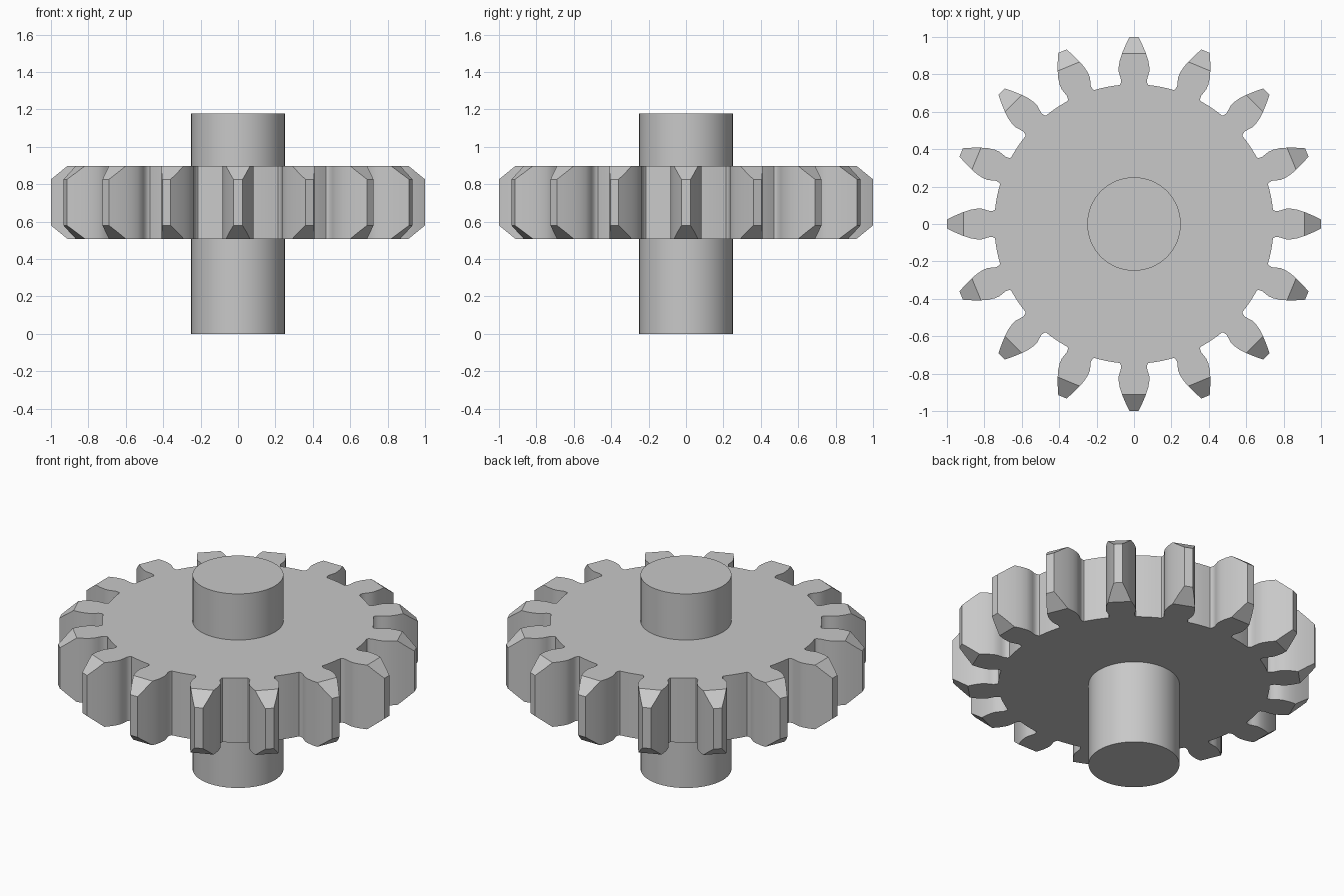
import bpy
import bmesh
from math import sin, cos, pi, atan2, hypot

cube = bpy.data.objects.get("Cube")
if cube:
    bpy.data.objects.remove(cube)

TEETH = 16
BOTTOM, TOP = 0.508, 0.898
CHAMFER_START, CHAMFER_DROP = 0.912, 0.072
SHAFT_RADIUS, SHAFT_HEIGHT = 0.25, 1.178
ROOT_STEPS = 4

# Half of a tooth: (distance from the axis, half width), root to tip
FLANK = [(0.743, 0.076), (0.752, 0.071), (0.77, 0.069), (0.79, 0.075),
         (0.815, 0.082), (0.84, 0.082), (0.875, 0.076),
         (CHAMFER_START, 0.064), (0.957, 0.045), (1.0, 0.024)]

metal = bpy.data.materials.new("grey metal")
metal.use_nodes = True
GREY = (0.58, 0.58, 0.58, 1)
metal.diffuse_color = GREY
metal.node_tree.nodes["Principled BSDF"].inputs["Base Color"].default_value = GREY


def finish(name, bm):
    bmesh.ops.recalc_face_normals(bm, faces=bm.faces)
    mesh = bpy.data.meshes.new(name)
    bm.to_mesh(mesh)
    bm.free()
    mesh.materials.append(metal)
    obj = bpy.data.objects.new(name, mesh)
    bpy.context.collection.objects.link(obj)
    bpy.ops.object.select_all(action='DESELECT')
    obj.select_set(True)
    bpy.context.view_layer.objects.active = obj
    bpy.ops.object.shade_smooth_by_angle(angle=pi / 7)
    return obj


def build_gear():
    bm = bmesh.new()
    lower, upper = [], []      # full outlines of both sides
    flat = []                  # outline indices that bound the flat faces
    tips = []                  # outline indices of each chamfered tip
    root_r = hypot(*FLANK[0])
    root_a = atan2(FLANK[0][1], FLANK[0][0])
    pitch = 2 * pi / TEETH

    def add(u, v, angle):
        x = u * cos(angle) - v * sin(angle)
        y = u * sin(angle) + v * cos(angle)
        drop = max(0, u - CHAMFER_START) / (1 - CHAMFER_START) * CHAMFER_DROP
        lower.append(bm.verts.new((x, y, BOTTOM + drop)))
        upper.append(bm.verts.new((x, y, TOP - drop)))
        return len(upper) - 1

    for t in range(TEETH):
        angle = t * pitch
        tip = []
        # Tooth outline, up one flank and down the other
        for u, v in [(u, -v) for u, v in FLANK] + FLANK[::-1]:
            i = add(u, v, angle)
            if u <= CHAMFER_START:
                flat.append(i)
            if u >= CHAMFER_START:
                tip.append(i)
        tips.append(tip)
        # Root arc up to the next tooth
        for k in range(1, ROOT_STEPS):
            a = root_a + (pitch - 2 * root_a) * k / ROOT_STEPS
            flat.append(add(root_r, 0, angle + a))

    # Side walls
    n = len(upper)
    for i in range(n):
        j = (i + 1) % n
        bm.faces.new((lower[i], lower[j], upper[j], upper[i]))
    # Flat faces and sloped tooth tips on both sides
    for ring in (upper, lower):
        bm.faces.new([ring[i] for i in flat])
        for tip in tips:
            bm.faces.new([ring[i] for i in tip])
    return finish("gear_wheel", bm)


def build_shaft():
    bm = bmesh.new()
    bmesh.ops.create_cone(bm, cap_ends=True, segments=64, radius1=SHAFT_RADIUS,
                          radius2=SHAFT_RADIUS, depth=SHAFT_HEIGHT)
    bmesh.ops.translate(bm, verts=bm.verts, vec=(0, 0, SHAFT_HEIGHT / 2))
    return finish("shaft", bm)


build_gear()
build_shaft()
